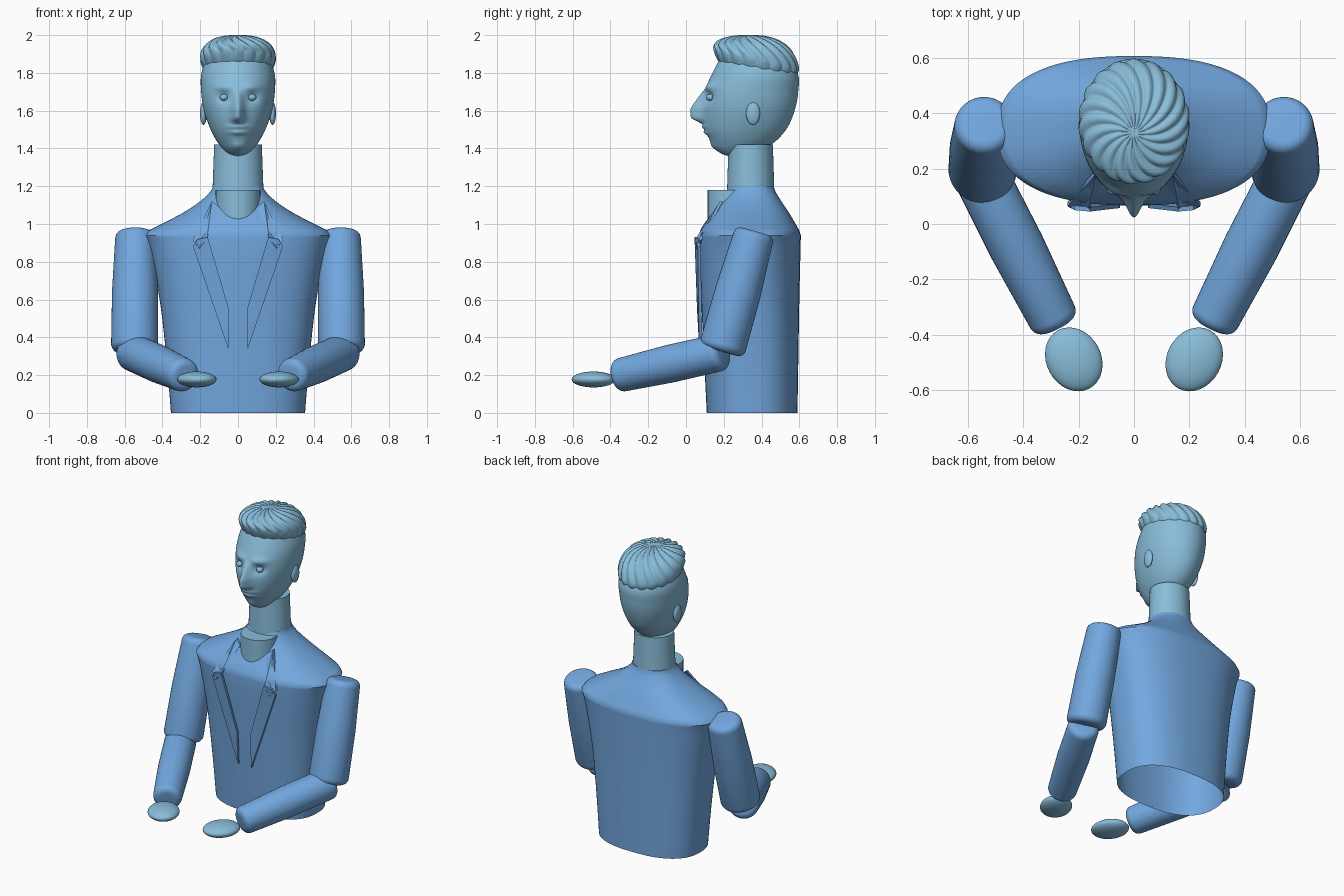
import bpy, bmesh, math
from mathutils import Vector

cube = bpy.data.objects.get("Cube")
if cube:
    bpy.data.objects.remove(cube, do_unlink=True)


def material(name, color):
    m = bpy.data.materials.new(name)
    m.use_nodes = True
    m.diffuse_color = color
    m.node_tree.nodes["Principled BSDF"].inputs["Base Color"].default_value = color
    return m


SKIN = material("light blue skin", (0.25, 0.51, 0.70, 1))
SUIT = material("blue suit", (0.17, 0.39, 0.74, 1))


def finish(name, bm, mat, angle=40):
    bmesh.ops.recalc_face_normals(bm, faces=bm.faces)
    me = bpy.data.meshes.new(name)
    bm.to_mesh(me)
    bm.free()
    me.materials.append(mat)
    ob = bpy.data.objects.new(name, me)
    bpy.context.collection.objects.link(ob)
    bpy.ops.object.select_all(action='DESELECT')
    ob.select_set(True)
    bpy.context.view_layer.objects.active = ob
    bpy.ops.object.shade_smooth_by_angle(angle=math.radians(angle))
    return ob


def loft(name, rings, mat, start=True, end=True, angle=40):
    """Skin a list of closed rings, with optional end caps."""
    bm = bmesh.new()
    loops = [[bm.verts.new(p) for p in ring] for ring in rings]
    n = len(loops[0])
    for a, b in zip(loops, loops[1:]):
        for i in range(n):
            j = (i + 1) % n
            bm.faces.new((a[i], a[j], b[j], b[i]))
    if start:
        bm.faces.new(loops[0])
    if end:
        bm.faces.new(loops[-1])
    return finish(name, bm, mat, angle)


def section(z, rx, front, back, power=2.0, n=72):
    """Superellipse ring at height z."""
    cy, ry = (front + back) / 2, (back - front) / 2
    ring = []
    for i in range(n):
        a = math.tau * i / n
        c, s = math.cos(a), math.sin(a)
        ring.append(Vector((rx * math.copysign(abs(c) ** (2 / power), c),
                            cy + ry * math.copysign(abs(s) ** (2 / power), s), z)))
    return ring


def smooth_rows(rows, steps):
    """Catmull-Rom interpolation of profile rows."""
    out = []
    for i in range(len(rows) - 1):
        p = [rows[max(0, min(len(rows) - 1, i + k))] for k in (-1, 0, 1, 2)]
        for s in range(steps):
            t = s / steps
            out.append([b + 0.5 * t * (c - a + t * (2*a - 5*b + 4*c - d + t * (3*(b - c) + d - a)))
                        for a, b, c, d in zip(*p)])
    return out + [list(rows[-1])]


def ellipsoid(name, center, radii, mat, turn=0):
    bm = bmesh.new()
    bmesh.ops.create_uvsphere(bm, u_segments=32, v_segments=20, radius=1)
    ob = finish(name, bm, mat, 80)
    ob.location, ob.scale = center, radii
    ob.rotation_euler.z = turn
    return ob


def limb(name, a, b, ra, rb, mat, soft=0.04):
    """Tapered cylinder with rounded rims."""
    a, b = Vector(a), Vector(b)
    length = (b - a).length
    profile = []
    for k in range(7):
        t = math.pi / 2 * k / 6
        profile.append((soft * (1 - math.sin(t)), ra - soft * (1 - math.cos(math.pi / 2 - t))))
    profile.reverse()
    profile = [(soft - soft * math.cos(t), ra - soft + soft * math.sin(t))
               for t in (math.pi / 12 * k for k in range(7))]
    profile.append((length / 2, (ra + rb) / 2 + 0.006))
    profile += [(length - soft + soft * math.sin(t), rb - soft + soft * math.cos(t))
                for t in (math.pi / 12 * k for k in range(7))]
    rot = (b - a).to_track_quat('Z', 'Y')
    rings = [[a + rot @ Vector((r * math.cos(u), r * math.sin(u), h))
              for u in (math.tau * i / 40 for i in range(40))] for h, r in profile]
    return loft(name, rings, mat)


def plate(name, points, mat, thickness=0.016):
    bm = bmesh.new()
    face = bm.faces.new([bm.verts.new(p) for p in points])
    bmesh.ops.triangulate(bm, faces=[face])
    back = bmesh.ops.extrude_face_region(bm, geom=bm.faces[:])
    moved = [v for v in back["geom"] if isinstance(v, bmesh.types.BMVert)]
    bmesh.ops.translate(bm, verts=moved, vec=(0, thickness, 0))
    return finish(name, bm, mat, 20)


# Jacket body, open at the hem
body = smooth_rows([(0, .355, .11, .59), (.3, .38, .095, .595), (.6, .415, .08, .60),
                    (.85, .465, .068, .606), (.94, .495, .068, .608)], 5)
body += smooth_rows([(.965, .475, .075, .60), (1.0, .405, .095, .58), (1.06, .29, .14, .545),
                     (1.12, .20, .185, .505), (1.17, .148, .215, .475), (1.2, .132, .228, .465)], 4)
loft("jacket_body", [section(*r, power=2.45) for r in body], SUIT, start=False)

# Neck and shirt front
loft("neck", [section(1.1, .138, .215, .47), section(1.42, .126, .225, .46)], SKIN)
loft("shirt_front", [section(.92, .118, .115, .36), section(1.18, .118, .115, .36)], SKIN)


# Head with sculpted face
def bump(x, z, cx, cz, sx, sz):
    return math.exp(-((abs(x) - cx) / sx) ** 2 - ((z - cz) / sz) ** 2)


def sculpt(p, middle):
    if p.y > middle:
        return p
    x, z = p.x, p.z
    slope = min(1, max(0, (1.72 - z) / .11))
    under = min(1, max(0, (z - 1.525) / .035))
    nose = .066 * slope * under * math.exp(-(x / (.018 + .014 * slope)) ** 2)
    lips = .014 * (bump(x, z, 0, 1.515, .05, .012) + bump(x, z, 0, 1.485, .045, .012))
    chin = .012 * bump(x, z, 0, 1.41, .045, .025)
    brow = .014 * bump(x, z, .075, 1.725, .05, .022)
    socket = .022 * bump(x, z, .075, 1.67, .035, .03)
    p.y -= nose + lips + chin + brow - socket
    return p


head = smooth_rows([(1.36, .012, .225, .26), (1.375, .055, .185, .34), (1.42, .10, .142, .45),
                    (1.5, .145, .102, .53), (1.6, .18, .09, .575), (1.7, .195, .10, .594),
                    (1.8, .193, .14, .59), (1.9, .15, .20, .51), (1.95, .05, .28, .38)], 12)
loft("head", [[sculpt(p, (r[2] + r[3]) / 2) for p in section(*r, n=160)] for r in head],
     SKIN, angle=75)

# Swirled hair cap with a slanted brim
STRANDS = 18
hair = []
for k in range(1, 31):
    t = min(k / 24, 1)
    tuck = max(0, k - 24) / 6
    ring = []
    for i in range(216):
        a = math.tau * i / 216
        swirl = a + 0.75 * (1 - t)
        ridge = abs(math.sin(STRANDS / 2 * swirl)) - .6
        r = math.sin(t * math.pi / 2) ** 0.95
        r *= 1 + .055 * ridge * min(1, 3 * t) * (1 - .6 * tuck)
        r *= 1 - .12 * tuck ** 1.5
        x = .198 * r * math.cos(a)
        y = .33 + .042 * t + .222 * r * math.sin(a)
        brim = 1.925 - .23 * (y - .14)
        z = brim + (2.0 - brim) * math.cos(t * math.pi / 2) ** 0.9
        z += .012 * ridge * math.sin(t * math.pi) - .062 * tuck
        ring.append(Vector((x, y, z)))
    hair.append(ring)
loft("hair", hair, SKIN, angle=60)

# Paired parts
for side, s in (("left", 1), ("right", -1)):
    ellipsoid(side + "_eye", (s * .075, .128, 1.67), (.022, .022, .018), SKIN)
    ellipsoid(side + "_ear", (s * .183, .355, 1.585), (.018, .037, .06), SKIN)
    limb(side + "_upper_arm", (s * .542, .365, .962), (s * .548, .187, .325), .108, .124, SUIT)
    limb(side + "_forearm", (s * .568, .20, .325), (s * .278, -.37, .195), .099, .09, SUIT)
    ellipsoid(side + "_hand", (s * .218, -.49, .177), (.099, .12, .042), SKIN, -s * .5)
    plate(side + "_lapel", [(s * .238, .062, .88), (s * .05, .07, .335), (s * .05, .058, .555),
                            (s * .16, .045, .93), (s * .215, .05, .92)], SUIT)
    plate(side + "_collar", [(s * .138, .18, 1.12), (s * .24, .065, .915), (s * .205, .048, .87),
                             (s * .165, .05, .92), (s * .10, .165, 1.09)], SUIT)
